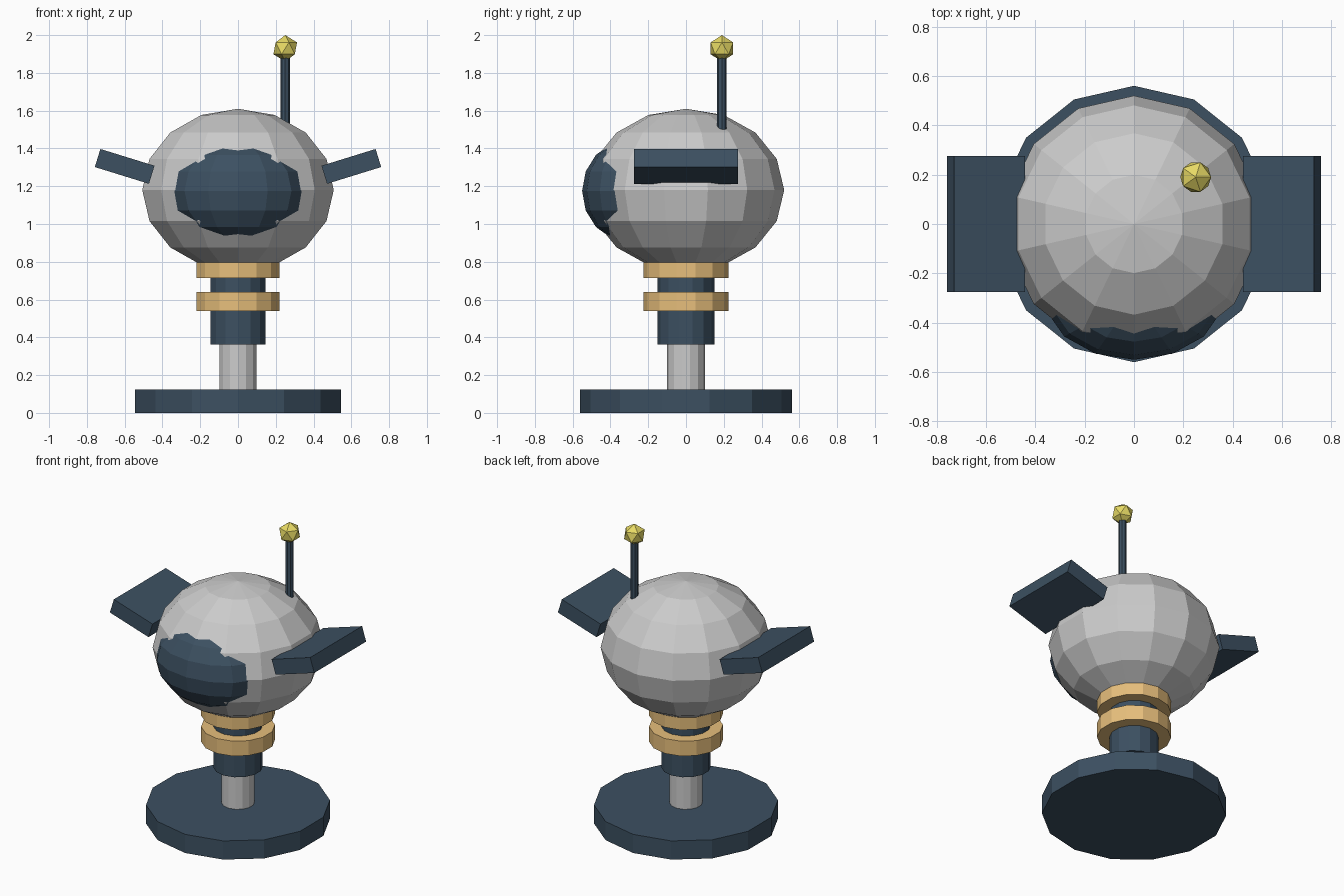
import bpy
from math import pi

if "Cube" in bpy.data.objects:
    bpy.data.objects.remove(bpy.data.objects["Cube"])

SIDES = 14


def material(name, rgb):
    m = bpy.data.materials.new(name)
    m.diffuse_color = (*rgb, 1)
    m.use_nodes = True
    m.node_tree.nodes["Principled BSDF"].inputs["Base Color"].default_value = m.diffuse_color
    return m


DARK = material("dark_slate", (0.045, 0.08, 0.12))
GOLD = material("gold", (0.8, 0.52, 0.2))
YELLOW = material("yellow", (0.8, 0.7, 0.13))


def finish(name, mat=None, scale=None):
    ob = bpy.context.object
    ob.name = name
    if scale:
        ob.scale = scale
    if mat:
        ob.data.materials.append(mat)
    return ob


def cylinder(name, r, z0, z1, mat=None, xy=(0, 0), sides=SIDES):
    bpy.ops.mesh.primitive_cylinder_add(vertices=sides, radius=r, depth=z1 - z0,
                                        location=(*xy, (z0 + z1) / 2))
    return finish(name, mat)


def ellipsoid(name, loc, radii, mat=None):
    bpy.ops.mesh.primitive_uv_sphere_add(segments=SIDES, ring_count=8, radius=1, location=loc)
    return finish(name, mat, radii)


# Stand: base plate, post and neck sleeve
cylinder("base", 0.56, 0, 0.125, DARK)
cylinder("post", 0.1, 0.1, 0.5)
cylinder("neck_sleeve", 0.15, 0.363, 0.8, DARK)

# Gold collars around the neck
for i, z in enumerate((0.54, 0.715)):
    cylinder(f"collar_{i + 1}", 0.225, z, z + 0.1, GOLD)

# Head and visor
ellipsoid("head", (0, 0, 1.18), (0.52, 0.52, 0.43))
ellipsoid("visor", (0, -0.3, 1.175), (0.362, 0.25, 0.27), DARK)

# Side fins, tilted upward and outward
for side, label in ((1, "right"), (-1, "left")):
    bpy.ops.mesh.primitive_cube_add(size=1, location=(side * 0.6, 0, 1.305),
                                    rotation=(0, -side * 0.3, 0))
    finish(f"{label}_fin", DARK, (0.3, 0.55, 0.1))

# Antenna with faceted tip
cylinder("antenna_rod", 0.025, 1.42, 1.92, DARK, (0.25, 0.19), 8)
bpy.ops.mesh.primitive_ico_sphere_add(subdivisions=1, radius=0.07, location=(0.25, 0.19, 1.93))
finish("antenna_tip", YELLOW)
